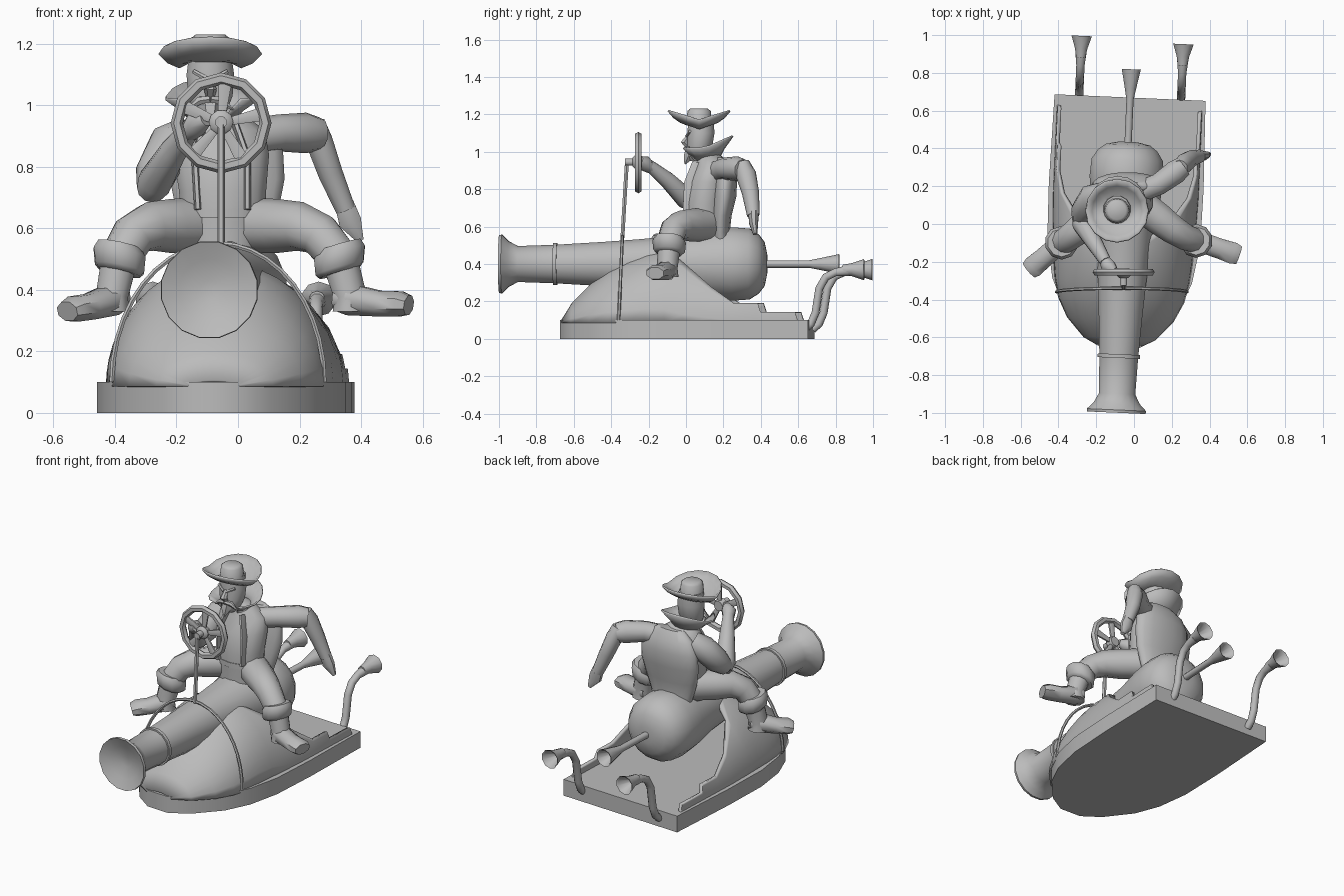
import bpy, bmesh
from math import sin, cos, pi, radians, asin
from mathutils import Vector, Matrix

if "Cube" in bpy.data.objects:
    bpy.data.objects.remove(bpy.data.objects["Cube"])

grey = bpy.data.materials.new("plain grey")
grey.use_nodes = True
grey.diffuse_color = (0.5, 0.5, 0.5, 1)
grey.node_tree.nodes["Principled BSDF"].inputs["Base Color"].default_value = (0.5, 0.5, 0.5, 1)

X, Y, Z = Vector((1, 0, 0)), Vector((0, 1, 0)), Vector((0, 0, 1))
VEHICLE = Matrix.Translation((-0.05, 0, 0)) @ Matrix.Rotation(radians(-2.5), 4, 'Z')
parts = []


def finish(name, bm, frame=None):
    """Turn a bmesh into a named object."""
    bmesh.ops.recalc_face_normals(bm, faces=bm.faces)
    mesh = bpy.data.meshes.new(name)
    bm.to_mesh(mesh)
    bm.free()
    mesh.materials.append(grey)
    ob = bpy.data.objects.new(name, mesh)
    bpy.context.collection.objects.link(ob)
    if frame:
        ob.matrix_world = frame
    parts.append(ob)
    return ob


def skin(name, rows, closed=True, caps=(True, True), frame=None):
    """Stretch faces between rows of points."""
    bm = bmesh.new()
    vs = [[bm.verts.new(p) for p in row] for row in rows]
    n = len(rows[0])
    for a, b in zip(vs, vs[1:]):
        for j in range(n if closed else n - 1):
            k = (j + 1) % n
            bm.faces.new((a[j], a[k], b[k], b[j]))
    if caps[0]:
        bm.faces.new(vs[0][::-1])
    if caps[1]:
        bm.faces.new(vs[-1])
    return finish(name, bm, frame)


def tube(name, pts, radii, sides=10, ref=None, axis=None, frame=None):
    """Loft rings along a path; a radius may be a (wide, deep) pair."""
    pts = [Vector(p) for p in pts]
    span = pts[-1] - pts[0]
    ref = ref or min((Y, X, Z), key=lambda a: abs(a.dot(span)))
    rows = []
    for i, p in enumerate(pts):
        t = axis or (pts[min(i + 1, len(pts) - 1)] - pts[max(i - 1, 0)]).normalized()
        side = ref.cross(t).normalized()
        up = t.cross(side)
        r = radii[i]
        w, d = r if isinstance(r, tuple) else (r, r)
        rows.append([p + side * w * cos(a) + up * d * sin(a)
                     for a in (2 * pi * (j + .5) / sides for j in range(sides))])
    return skin(name, rows, frame=frame)


def lathe_y(name, profile, x=0, z=0.4, sides=16):
    """Turned vehicle part along y from (y, radius) pairs."""
    return tube(name, [(x, y, z) for y, r in profile], [r for y, r in profile],
                sides, ref=Z, axis=Y, frame=VEHICLE)


def thicken(ob, amount):
    mod = ob.modifiers.new("thickness", 'SOLIDIFY')
    mod.thickness = amount
    mod.offset = 0


# Sledge base
outline = [(.67, .4), (.2, .41), (-.1, .405), (-.3, .37), (-.45, .305), (-.6, .18), (-.67, .07)]
loop = [(w, y) for y, w in outline] + [(-w, y) for y, w in reversed(outline)]
skin("sledge_base", [[(x, y, z) for x, y in loop] for z in (0, .1)], frame=VEHICLE)

# Hull shell: station y, half width, full height, cut height
stations = [(-.655, .08, .001, 1), (-.6, .185, .09, 1), (-.5, .275, .19, 1), (-.4, .325, .265, 1),
            (-.3, .348, .32, 1), (-.2, .36, .36, 1), (-.1, .365, .38, .375), (0, .37, .38, .3),
            (.15, .375, .38, .18), (.27, .375, .38, .1), (.4, .375, .38, .1),
            (.415, .375, .38, .055), (.6, .375, .38, .055), (.615, .375, .38, .01)]
rows = []
for y, w, h, cut in stations:
    top = asin(min(1, cut / h))
    rows.append([(w * cos(top * j / 8), y, .085 + (h + .015) * sin(top * j / 8)) for j in range(9)])
shell = skin("hull_shell", rows, closed=False, caps=(False, False), frame=VEHICLE)
mirror = shell.modifiers.new("mirror", 'MIRROR')
mirror.merge_threshold = .002
thicken(shell, .02)

# Cannon body with bands
lathe_y("cannon", [(-.955, .03), (-.975, .1), (-1, .158), (-.985, .16), (-.95, .125), (-.9, .098),
                   (-.7, .105), (-.45, .12), (-.25, .135), (0, .16), (.15, .19), (.25, .2),
                   (.34, .193), (.39, .16), (.42, .12), (.435, .05)])
lathe_y("front_band", [(-.71, .1), (-.71, .114), (-.69, .114), (-.69, .1)])

# Exhaust pipes with open horns
lathe_y("middle_exhaust", [(.42, .02), (.66, .02), (.72, .032), (.82, .053), (.815, .045),
                           (.74, .02)], sides=10)
for s, label in ((-1, "right"), (1, "left")):
    x = .27 * s
    back = .02 if s > 0 else 0
    tube(label + "_exhaust_pipe",
         [(x, y - back, z) for y, z in ((.665, .05), (.7, .08), (.725, .14), (.745, .27),
                                        (.78, .33), (.83, .355), (.9, .365))],
         [.022] * 6 + [.03], 10, ref=X, frame=VEHICLE)
    lathe_y(label + "_exhaust_horn",
            [(y - back, r) for y, r in ((.87, .026), (.92, .035), (.985, .057), (.98, .049), (.91, .02))],
            x, .37, 10)

# Steering hoop, column and wheel
tube("steering_hoop", [(-.065 - .345 * cos(a), -.36 + .02 * sin(a), .1 + .45 * sin(a))
                       for a in (pi * i / 20 for i in range(21))], [.009] * 21, 6, ref=Y)
tube("steering_column", [(-.055, -.34, .54), (-.055, -.325, .8), (-.055, -.315, .96)],
     [.012] * 3, 6)
tube("steering_axle", [(-.055, -.325, .945), (-.055, -.235, .945)], [.02, .02], 8)
tube("wheel_hub", [(-.055, -.285, .945), (-.055, -.27, .945), (-.055, -.235, .945)],
     [.025, .04, .03], 10)
bpy.ops.mesh.primitive_torus_add(location=(-.055, -.255, .942), rotation=(pi / 2, 0, 0),
                                 major_segments=12, minor_segments=6,
                                 major_radius=.144, minor_radius=.02)
wheel = bpy.context.object
wheel.name = "steering_wheel"
wheel.data.materials.append(grey)
parts.append(wheel)
for i in range(5):
    a = pi / 2 + 2 * pi * i / 5 - .1
    d = Vector((cos(a), 0, sin(a)))
    c = Vector((-.055, -.255, .942))
    tube("wheel_spoke", [c + d * .02, c + d * .145], [(.014, .01), (.026, .01)], 6, ref=Y)

# Seat back, bulging at the shoulders and narrowing into the cannon
tube("seat_back", [(-.035, .19, .5), (-.035, .185, .57), (-.035, .19, .66), (-.035, .205, .76),
                   (-.035, .21, .85), (-.035, .205, .92), (-.035, .195, .97)],
     [(.12, .05), (.14, .05), (.17, .055), (.19, .065), (.185, .065), (.155, .055), (.09, .03)],
     16, axis=Z, ref=Y)

# Rider torso, belt and lapels
tube("torso", [(-.05, .1, .53), (-.05, .1, .62), (-.05, .1, .72), (-.055, .12, .84),
               (-.06, .14, .92), (-.07, .13, .97), (-.08, .11, 1.0)],
     [(.13, .11), (.14, .11), (.145, .115), (.16, .11), (.15, .09), (.09, .07), (.05, .05)],
     14, axis=Z, ref=Y)
tube("belt", [(-.05, .1, .635), (-.05, .1, .665)], [(.146, .116)] * 2, 14, axis=Z, ref=Y)
for s in (-1, 1):
    tube("coat_lapel", [(-.06 + .05 * s, .063, .94), (-.055 + .085 * s, .024, .83),
                        (-.05 + .08 * s, .008, .66)], [(.035, .012), (.04, .012), (.03, .012)], 6, ref=X)

# Legs with trouser cuffs and boots
legs = {"left": ((.01, .12, .61), (.245, -.06, .605), (.33, -.09, .5), (.365, -.1, .38), (.555, -.165, .35)),
        "right": ((-.11, .12, .61), (-.325, -.06, .605), (-.385, -.1, .5), (-.41, -.12, .38), (-.555, -.245, .33))}
for side, joints in legs.items():
    hip, knee, cuff, ankle, toe = map(Vector, joints)
    tube(side + "_leg", [hip, hip.lerp(knee, .5), knee.lerp(hip, .18), knee.lerp(cuff, .25), cuff],
         [.09, .088, .08, .072, .066], 10)
    tube(side + "_trouser_cuff", [cuff + Z * .045, cuff + Z * .02, cuff - Z * .03, cuff - Z * .045],
         [.075, .09, .085, .07], 10, axis=(cuff - ankle).normalized(), ref=Y)
    tube(side + "_boot_shaft", [cuff, ankle, ankle - Z * .05], [.062, .055, .06], 10)
    heel = ankle - (toe - ankle) * .25 - Z * .015
    tube(side + "_boot_foot", [heel, ankle - Z * .012, ankle.lerp(toe, .5) - Z * .01, ankle.lerp(toe, .85), toe],
         [(.04, .042), (.058, .055), (.058, .045), (.062, .044), (.052, .034)], 8, ref=Z)

# Arms: one swung back, one holding the wheel
tube("left_upper_arm", [(.03, .17, .895), (.13, .21, .91), (.22, .275, .91), (.26, .305, .905)],
     [.06, .06, .066, .056], 10, ref=Z)
tube("left_forearm", [(.245, .3, .94), (.265, .32, .88), (.3, .345, .78), (.35, .36, .66)],
     [.04, (.046, .055), (.042, .046), .034], 10, ref=Y)
tube("left_hand", [(.345, .36, .68), (.365, .362, .62), (.398, .37, .56)],
     [(.034, .03), (.04, .026), (.012, .012)], 8, ref=Y)
tube("right_upper_arm", [(-.16, .16, .9), (-.22, .14, .87), (-.265, .07, .78), (-.28, .02, .73)],
     [.065, .075, .07, .05], 10, ref=X)
tube("right_forearm", [(-.285, .04, .72), (-.27, -.0, .75), (-.21, -.1, .85), (-.15, -.2, .93)],
     [.045, .058, .045, .032], 10, ref=Z)
tube("right_hand", [(-.16, -.185, .91), (-.135, -.225, .94), (-.105, -.25, .955)],
     [.03, .042, .025], 8, ref=Z)

# Head and face
tube("head", [(-.09, .055, .95), (-.09, .06, .98), (-.09, .075, 1.03), (-.09, .08, 1.1), (-.09, .08, 1.17)],
     [(.03, .035), (.055, .055), (.075, .068), (.08, .075), (.07, .07)], 12, axis=Z, ref=Y)
tube("nose", [(-.09, .015, 1.09), (-.09, -.01, 1.05), (-.09, .01, 1.03)], [.01, .021, .015], 6)
tube("beard", [(-.09, .025, 1.0), (-.09, .01, .97), (-.09, -.005, .935)], [.035, .028, .005], 6)
for s in (-1, 1):
    tube("moustache", [(-.09, .0, 1.02), (-.09 + .035 * s, .01, 1.015), (-.09 + .075 * s, .015, .985)],
         [.012, .015, .003], 6, ref=Y)
    tube("eyebrow", [(-.09 + .01 * s, .005, 1.085), (-.09 + .055 * s, .02, 1.11)], [.01, .008], 6)

# Flared collar, highest at the back
angles = [radians(-50 + 280 * j / 14) for j in range(15)]
collar = skin("collar", [[(-.085 + r * cos(a), .1 + r * sin(a), z + lift * max(0, sin(a)))
                          for a in angles] for r, z, lift in ((.07, .955, .0), (.1, .985, .03), (.15, 1.02, .065))],
              closed=False, caps=(False, False))
thicken(collar, .01)

# Hat: crown and floppy brim turned up front and back, as (radius, height, curl)
hat = skin("hat", [[(-.09 + r * cos(a), .07 + r * sin(a), z + curl * abs(sin(a)))
                    for a in (2 * pi * j / 16 for j in range(16))]
                   for r, z, curl in ((.045, 1.226, 0), (.058, 1.216, 0), (.066, 1.145, 0),
                                      (.1, 1.125, .035), (.135, 1.14, .045), (.165, 1.17, .05))],
           caps=(True, False))
thicken(hat, .01)

# Smooth shading with kept creases
bpy.ops.object.select_all(action='DESELECT')
for ob in parts:
    ob.select_set(True)
bpy.context.view_layer.objects.active = parts[0]
bpy.ops.object.shade_smooth_by_angle(angle=radians(50))
